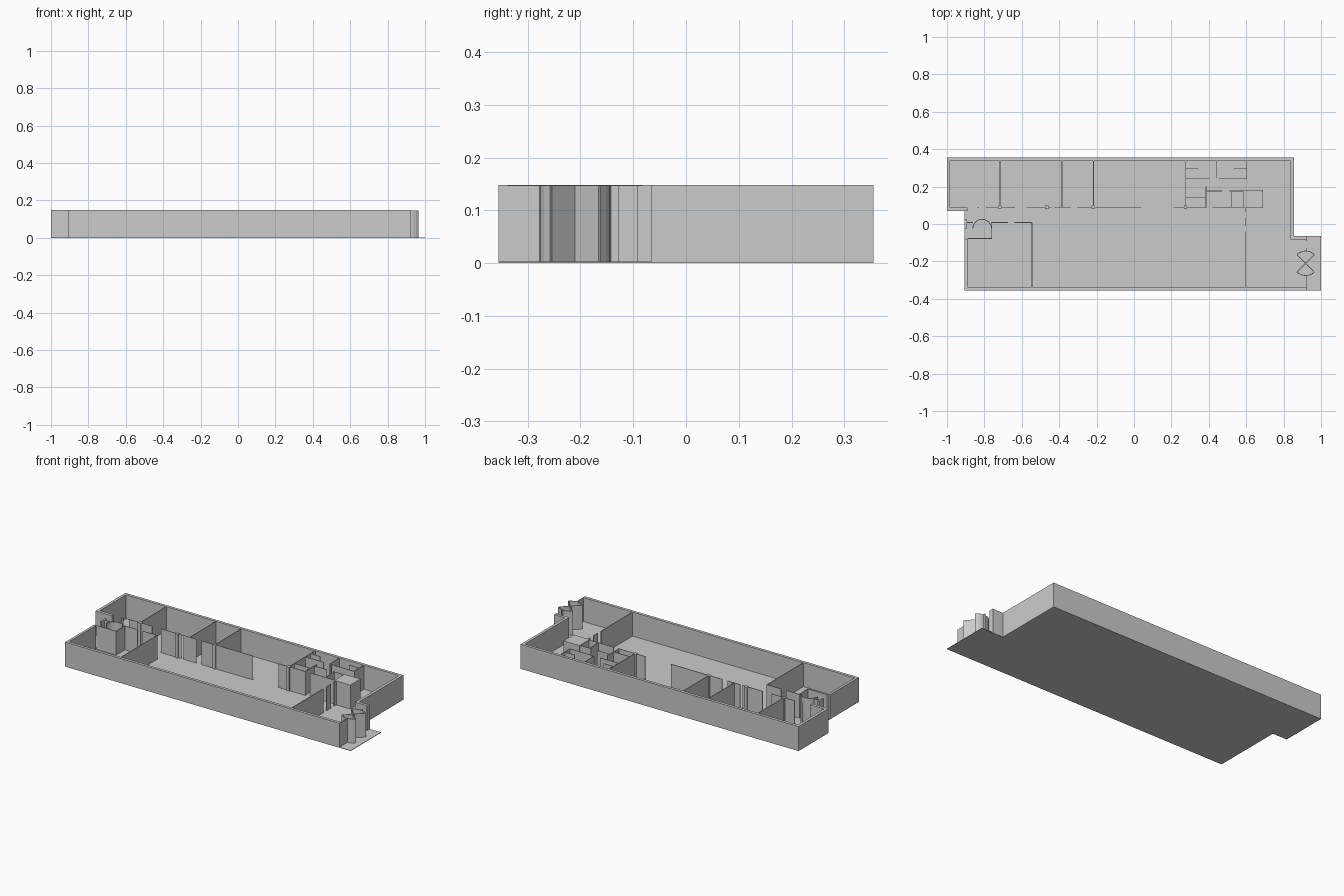
import bpy, bmesh, math

if "Cube" in bpy.data.objects:
    bpy.data.objects.remove(bpy.data.objects["Cube"])

H = 0.148      # wall height
HP = 0.147     # partition height
F = 0.003      # floor thickness
T = 0.004      # partition thickness


def prism(name, pts, z0, z1):
    """Extrude a plan outline between two heights."""
    bm = bmesh.new()
    face = bm.faces.new([bm.verts.new((x, y, z0)) for x, y in pts])
    ext = bmesh.ops.extrude_face_region(bm, geom=[face])
    for v in ext["geom"]:
        if isinstance(v, bmesh.types.BMVert):
            v.co.z = z1
    bmesh.ops.recalc_face_normals(bm, faces=bm.faces[:])
    mesh = bpy.data.meshes.new(name)
    bm.to_mesh(mesh)
    bm.free()
    ob = bpy.data.objects.new(name, mesh)
    bpy.context.collection.objects.link(ob)
    return ob


def box(name, x0, x1, y0, y1, z1=HP):
    return prism(name, [(x0, y0), (x1, y0), (x1, y1), (x0, y1)], F, z1)


def wall_x(name, y, *spans):
    for a, b in spans:
        box(name, a, b, y - T / 2, y + T / 2)


def wall_y(name, x, *spans):
    for a, b in spans:
        box(name, x - T / 2, x + T / 2, a, b)


def arc_wall(name, cx, cy, r, a0, a1, n):
    """Curved thin wall."""
    ang = [math.radians(a0 + (a1 - a0) * i / n) for i in range(n + 1)]
    ring = lambda q: [(cx + q * math.cos(a), cy + q * math.sin(a)) for a in ang]
    prism(name, ring(r) + ring(r - T)[::-1], F, HP)


# floor slab with entrance apron
prism("floor", [(-0.905, -0.355), (1, -0.355), (1, -0.065), (0.855, -0.065),
                (0.855, 0.355), (-1, 0.355), (-1, 0.07), (-0.905, 0.07)], 0, F)

# thick outer walls, open at the left door and right entrance
prism("outer_wall_back", [(-0.89, 0.07), (-1, 0.07), (-1, 0.355), (0.855, 0.355),
                          (0.855, -0.065), (0.925, -0.065), (0.925, -0.082),
                          (0.838, -0.082), (0.838, 0.338), (-0.983, 0.338),
                          (-0.983, 0.088), (-0.89, 0.088)], F, H)
prism("outer_wall_front", [(-0.905, -0.08), (-0.905, -0.355), (0.925, -0.355),
                           (0.925, -0.338), (-0.89, -0.338), (-0.89, -0.08)], F, H)

# corridor wall with door gaps, and its columns
wall_x("corridor_wall", 0.09, (-0.84, -0.828), (-0.79, -0.635), (-0.575, -0.44),
       (-0.425, -0.34), (-0.305, 0.037), (0.21, 0.39), (0.42, 0.583))
for x in (-0.717, -0.467, -0.217, 0.275):
    box("column", x - 0.009, x + 0.009, 0.081, 0.099)

# back room partitions
for x in (-0.717, -0.385, -0.217, 0.277):
    wall_y("room_partition", x, (0.09, 0.338))

# front left room
wall_y("left_room_partition", -0.545, (-0.338, 0.008))
wall_x("left_room_wall", 0.008, (-0.9, -0.862), (-0.765, -0.675), (-0.64, -0.545))

# left entrance lobby with rounded screen
wall_x("lobby_wall", -0.077, (-0.89, -0.758))
wall_y("lobby_side", -0.76, (-0.077, 0.008))
arc_wall("lobby_screen", -0.812, -0.025, 0.052, 0, 180, 12)
box("lobby_door", -0.905, -0.894, -0.024, 0.024)

# reception partition
wall_y("reception_partition", 0.595, (-0.338, -0.04), (-0.01, 0.033), (0.065, 0.09))

# washrooms
wall_x("washroom_wall", 0.245, (0.277, 0.4), (0.455, 0.603))
wall_y("washroom_divider", 0.44, (0.245, 0.338))
wall_y("washroom_end", 0.603, (0.245, 0.338))
wall_x("cubicle_wall", 0.295, (0.277, 0.342), (0.535, 0.603))
wall_x("store_wall", 0.14, (0.277, 0.385))
wall_y("store_side", 0.385, (0.09, 0.2))
wall_x("store_back", 0.177, (0.385, 0.47), (0.51, 0.583))
wall_y("store_divider", 0.52, (0.09, 0.177))

# closed shaft block
box("shaft", 0.583, 0.69, 0.085, 0.182)

# entrance front
wall_y("entrance_panel", 0.923, (-0.338, -0.278), (-0.142, -0.128), (-0.092, -0.082))

# revolving door: two curved screens and four crossed leaves
CX, CY, R = 0.918, -0.21, 0.068
for a in (45, 225):
    arc_wall("door_screen", CX, CY, R, a, a + 90, 6)
for a in (45, 135):
    leaf = box("door_leaf", -R + T, R - T, -T / 2, T / 2)
    leaf.location = (CX, CY, 0)
    leaf.rotation_euler.z = math.radians(a)
